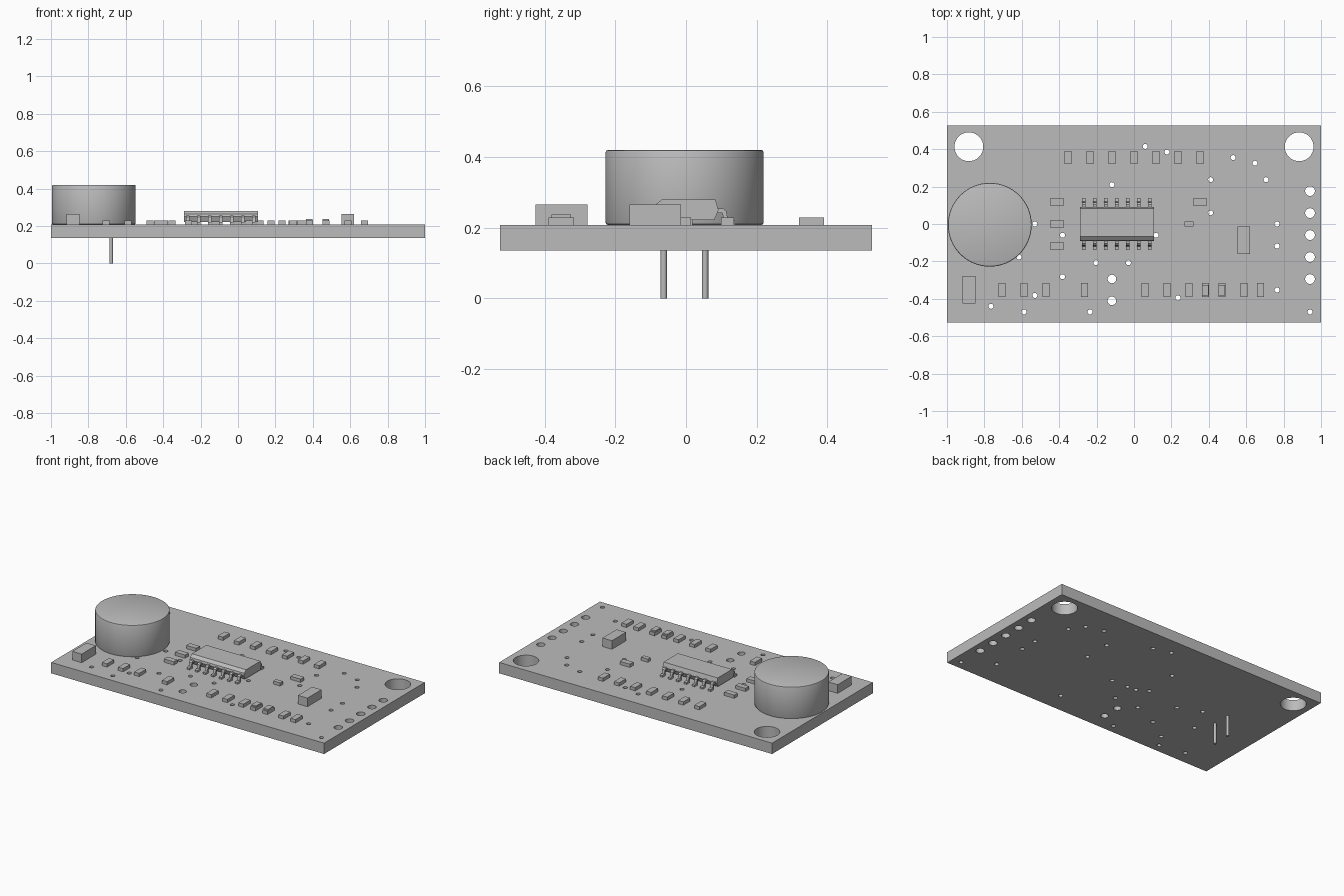
import bpy, bmesh, math
from mathutils import Matrix, Vector

cube = bpy.data.objects.get("Cube")
if cube:
    bpy.data.objects.remove(cube, do_unlink=True)

grey = bpy.data.materials.new("plain grey")
grey.use_nodes = True
grey.diffuse_color = (0.5, 0.5, 0.5, 1)
grey.node_tree.nodes["Principled BSDF"].inputs["Base Color"].default_value = (0.5, 0.5, 0.5, 1)

BOTTOM, TOP = 0.136, 0.208      # board faces
PITCH = 0.1176                  # component grid step


def finish(name, bm, smooth=False):
    bmesh.ops.recalc_face_normals(bm, faces=bm.faces)
    mesh = bpy.data.meshes.new(name)
    bm.to_mesh(mesh)
    bm.free()
    mesh.materials.append(grey)
    obj = bpy.data.objects.new(name, mesh)
    bpy.context.collection.objects.link(obj)
    if smooth:
        smooth_by_angle(obj)
    return obj


def activate(obj):
    bpy.ops.object.select_all(action='DESELECT')
    obj.select_set(True)
    bpy.context.view_layer.objects.active = obj


def smooth_by_angle(obj):
    activate(obj)
    bpy.ops.object.shade_smooth_by_angle(angle=math.radians(30))


def add_box(bm, x, y, sx, sy, z0, z1):
    m = Matrix.Translation((x, y, (z0 + z1) / 2)) @ Matrix.Diagonal((sx, sy, z1 - z0, 1))
    bmesh.ops.create_cube(bm, size=1, matrix=m)


def add_cylinder(bm, x, y, r, z0, z1, segments):
    bmesh.ops.create_cone(bm, cap_ends=True, segments=segments, radius1=r, radius2=r,
                          depth=z1 - z0, matrix=Matrix.Translation((x, y, (z0 + z1) / 2)))


def add_prism(bm, profile, x0, x1):
    """Extrude a (y, z) profile along x."""
    face = bm.faces.new([bm.verts.new((x0, y, z)) for y, z in profile])
    out = bmesh.ops.extrude_face_region(bm, geom=[face])
    moved = [v for v in out["geom"] if isinstance(v, bmesh.types.BMVert)]
    bmesh.ops.translate(bm, verts=moved, vec=Vector((x1 - x0, 0, 0)))


# Circuit board with drilled holes
bm = bmesh.new()
add_box(bm, 0, 0, 2, 1.054, BOTTOM, TOP)
board = finish("circuit_board", bm)

vias = [(.06, .415), (.176, .385), (.53, .355), (.647, .325), (.706, .237), (.41, .237),
        (.41, .06), (-.118, .21), (.765, 0), (.765, -.118), (.765, -.353), (.941, -.47),
        (.235, -.395), (.118, -.06), (-.03, -.207), (-.203, -.207), (-.382, -.282),
        (-.382, -.06), (-.53, 0), (-.615, -.177), (-.53, -.382), (-.765, -.44),
        (-.588, -.47), (-.235, -.47), (0, -.06), (-.06, -.055), (-.13, -.015)]
bm = bmesh.new()
for x in (-.883, .883):
    add_cylinder(bm, x, .413, .077, 0, .4, 48)
for i in range(5):
    add_cylinder(bm, .941, .176 - i * PITCH, .026, 0, .4, 24)
for y in (-.294, -.411):
    add_cylinder(bm, -.118, y, .023, 0, .4, 24)
for x, y in vias:
    add_cylinder(bm, x, y, .0135, 0, .4, 16)
drill = finish("hole_cutter", bm)
drill.hide_render = True
activate(board)
cut = board.modifiers.new("holes", 'BOOLEAN')
cut.operation = 'DIFFERENCE'
cut.solver = 'EXACT'
cut.object = drill
bpy.ops.object.modifier_apply(modifier=cut.name)
bpy.data.objects.remove(drill, do_unlink=True)
smooth_by_angle(board)

# Round can with a softened rim
bm = bmesh.new()
add_cylinder(bm, -.771, -.004, .224, TOP, .42, 64)
rims = [e for e in bm.edges if abs(e.verts[0].co.z - e.verts[1].co.z) < 1e-5]
bmesh.ops.bevel(bm, geom=rims, offset=.007, segments=2, profile=.5, affect='EDGES')
finish("round_can", bm, True)

# Two pins under the can
bm = bmesh.new()
for y in (-.063, .054):
    add_cylinder(bm, -.678, y, .009, 0, BOTTOM + .01, 16)
finish("can_pins", bm, True)

# Chip body with a chamfered front edge
bm = bmesh.new()
add_prism(bm, [(-.08, .222), (.08, .222), (.092, .25), (.083, .28),
               (-.068, .28), (-.088, .264), (-.092, .25)], -.29, .107)
finish("chip_body", bm)

# Bent chip leads, seven on each side
lead = [(.07, .255), (.105, .255), (.114, .247), (.119, .222), (.139, .22),
        (.139, TOP), (.109, TOP), (.103, .241), (.07, .241)]
bm = bmesh.new()
for side in (-1, 1):
    for i in range(7):
        x = -.268 + i * PITCH / 2
        add_prism(bm, [(side * y, z) for y, z in lead], x - .01, x + .01)
finish("chip_leads", bm)

# Small surface parts
small = .0215
bm = bmesh.new()
for i in range(-3, 4):
    add_box(bm, i * PITCH, .355, .037, .071, TOP, TOP + small)
finish("back_row_parts", bm)

bm = bmesh.new()
for x in (-.706, -.588, -.47, -.265, .059, .176, .294, .382, .47, .588, .676):
    add_box(bm, x, -.353, .037, .073, TOP, TOP + small)
finish("front_row_parts", bm)

bm = bmesh.new()
for x in (.382, .47):
    add_box(bm, x, -.353, .035, .056, TOP, TOP + .03)
finish("raised_lenses", bm)

bm = bmesh.new()
for x, y in ((-.412, PITCH), (-.412, 0), (-.412, -PITCH), (.353, PITCH)):
    add_box(bm, x, y, .073, .037, TOP, TOP + small)
add_box(bm, .294, 0, .05, .029, TOP, TOP + small)
finish("sideways_parts", bm)

# Two large block parts
bm = bmesh.new()
for x, y in ((.587, -.087), (-.882, -.352)):
    add_box(bm, x, y, .069, .147, TOP, .265)
finish("large_blocks", bm)
